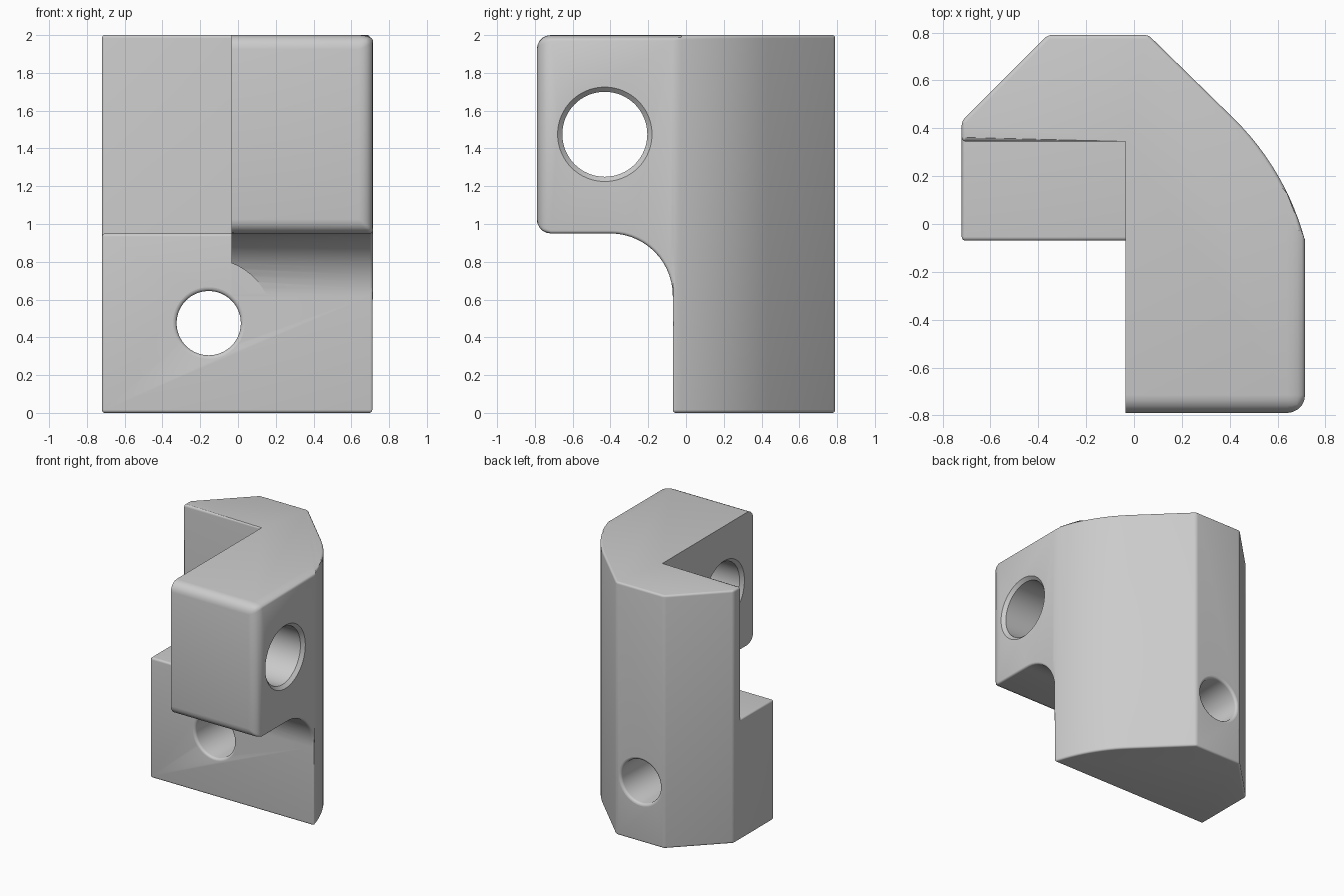
import bpy, bmesh, math
from mathutils import Matrix, Vector

if "Cube" in bpy.data.objects:
    bpy.data.objects.remove(bpy.data.objects["Cube"])

RIGHT, INNER, LEFT = 0.715, -0.035, -0.72
FRONT, FACE, STEP, BACK = -0.79, -0.07, 0.345, 0.79
SHELF, TOP = 0.95, 2.0
ROUND = 0.075


def finish(bm, name):
    bmesh.ops.recalc_face_normals(bm, faces=bm.faces)
    mesh = bpy.data.meshes.new(name)
    bm.to_mesh(mesh)
    bm.free()
    obj = bpy.data.objects.new(name, mesh)
    bpy.context.collection.objects.link(obj)
    return obj


def prism(name, profile, place, low, high):
    """Extrude a closed 2D profile; place(a, b, h) maps it into space."""
    bm = bmesh.new()
    face = bm.faces.new([bm.verts.new(place(a, b, low)) for a, b in profile])
    grown = bmesh.ops.extrude_face_region(bm, geom=[face])["geom"]
    verts = [v for v in grown if isinstance(v, bmesh.types.BMVert)]
    bmesh.ops.translate(bm, verts=verts, vec=Vector(place(0, 0, high - low)))
    return finish(bm, name)


def lathe(name, profile, centre, axis, sides=64):
    """Turn (distance, radius) pairs around an axis through centre."""
    turn = Vector(axis).to_track_quat("Z", "Y").to_matrix().to_4x4()
    bm = bmesh.new()
    rings = [[bm.verts.new((r * math.cos(math.tau * i / sides),
                            r * math.sin(math.tau * i / sides), d))
              for i in range(sides)] for d, r in profile]
    for a, b in zip(rings, rings[1:]):
        for i in range(sides):
            j = (i + 1) % sides
            bm.faces.new((a[i], a[j], b[j], b[i]))
    bm.faces.new(rings[0])
    bm.faces.new(rings[-1])
    bmesh.ops.transform(bm, matrix=Matrix.Translation(centre) @ turn, verts=bm.verts)
    return finish(bm, name)


def apply_all(obj):
    bpy.ops.object.select_all(action="DESELECT")
    obj.select_set(True)
    bpy.context.view_layer.objects.active = obj
    for mod in list(obj.modifiers):
        bpy.ops.object.modifier_apply(modifier=mod.name)


def cut(obj, cutter):
    mod = obj.modifiers.new("cut", "BOOLEAN")
    mod.operation, mod.solver, mod.object = "DIFFERENCE", "EXACT", cutter
    cutter.hide_render = True
    apply_all(obj)
    bpy.data.objects.remove(cutter)


def arc(cx, cy, r, start, end, n):
    angles = [math.radians(start + (end - start) * i / n) for i in range(n + 1)]
    return [(cx + r * math.cos(t), cy + r * math.sin(t)) for t in angles]


def upright(a, b, h):
    return (a, b, h)


def sideways(a, b, h):
    return (h, a, b)


# Bracket body: plan outline with a curved outer flank
R = 1.125
flank = arc(RIGHT - R * math.cos(math.radians(15)),
            FACE - R * math.sin(math.radians(15)), R, 15, 45, 12)
outline = [(LEFT, FRONT), (RIGHT, FRONT)] + flank + [
    (0.06, BACK), (-0.36, BACK), (LEFT, 0.43)]
body = prism("bracket_body", outline, upright, 0, TOP)

# Clear the space beside the arm, leaving the low shelf block
beside = [(-1, -1), (FACE, -1), (FACE, SHELF), (STEP, SHELF), (STEP, 3), (-1, 3)]
cut(body, prism("side_cutter", beside, sideways, -1, INNER))

# Clear the space under the arm with a concave fillet
f = 0.33
under = [(-1, -1), (FACE, -1)] + arc(FACE - f, SHELF - f, f, 0, 90, 14) + [(-1, SHELF)]
cut(body, prism("under_cutter", under, sideways, -1, 1))

# Rounded edges: broad on the arm's outer end, fine elsewhere
bm = bmesh.new()
bm.from_mesh(body.data)
bmesh.ops.remove_doubles(bm, verts=bm.verts, dist=0.0002)
bmesh.ops.dissolve_limit(bm, angle_limit=0.005, verts=bm.verts, edges=bm.edges)
weight = bm.edges.layers.float.new("bevel_weight_edge")


def near(edge, axis, value):
    return all(abs(v.co[axis] - value) < 0.002 for v in edge.verts)


for e in bm.edges:
    if len(e.link_faces) != 2 or not e.is_convex or e.calc_face_angle() < 0.45:
        continue
    if near(e, 0, INNER):
        continue
    e[weight] = 0.22
    at_front, at_right = near(e, 1, FRONT), near(e, 0, RIGHT)
    if at_front or (at_right and near(e, 2, TOP)):
        e[weight] = 1.0
bm.to_mesh(body.data)
bm.free()
bevel = body.modifiers.new("rounding", "BEVEL")
bevel.limit_method, bevel.width, bevel.segments = "WEIGHT", ROUND, 5
bevel.use_clamp_overlap = False
apply_all(body)

# Screw head clearance in the fillet
cut(body, lathe("clearance_cutter", [(-1, 0.34), (FACE - 0.0005, 0.34)],
                (-0.155, 0, 0.475), (0, 1, 0)))

# Screw hole, front to back, with softly rounded rims
s = 0.02
rim = [(s - s * math.cos(t), 0.17 + s - s * math.sin(t))
       for t in [math.pi / 2 * i / 4 for i in range(5)]]
hole = [(FACE - 0.1, 0.17 + s)] + [(FACE + d, r) for d, r in rim]
hole += [(BACK - d, r) for d, r in reversed(rim)] + [(BACK + 0.1, 0.17 + s)]
cut(body, lathe("screw_cutter", hole, (-0.155, 0, 0.475), (0, 1, 0)))

# Cross hole through the arm, chamfered at both ends
r, c = 0.225, 0.025
cross = [(INNER - 0.1, r + c), (INNER, r + c), (INNER + c, r),
         (RIGHT - c, r), (RIGHT, r + c), (RIGHT + 0.1, r + c)]
cut(body, lathe("cross_cutter", cross, (0, -0.43, 1.475), (1, 0, 0)))

# Plain grey material
grey = bpy.data.materials.new("plain_grey")
grey.use_nodes = True
colour = (0.6, 0.6, 0.6, 1)
grey.diffuse_color = colour
grey.node_tree.nodes["Principled BSDF"].inputs["Base Color"].default_value = colour
body.data.materials.clear()
body.data.materials.append(grey)
for p in body.data.polygons:
    p.material_index = 0

apply_all(body)
bpy.ops.object.shade_smooth_by_angle(angle=math.radians(30))
